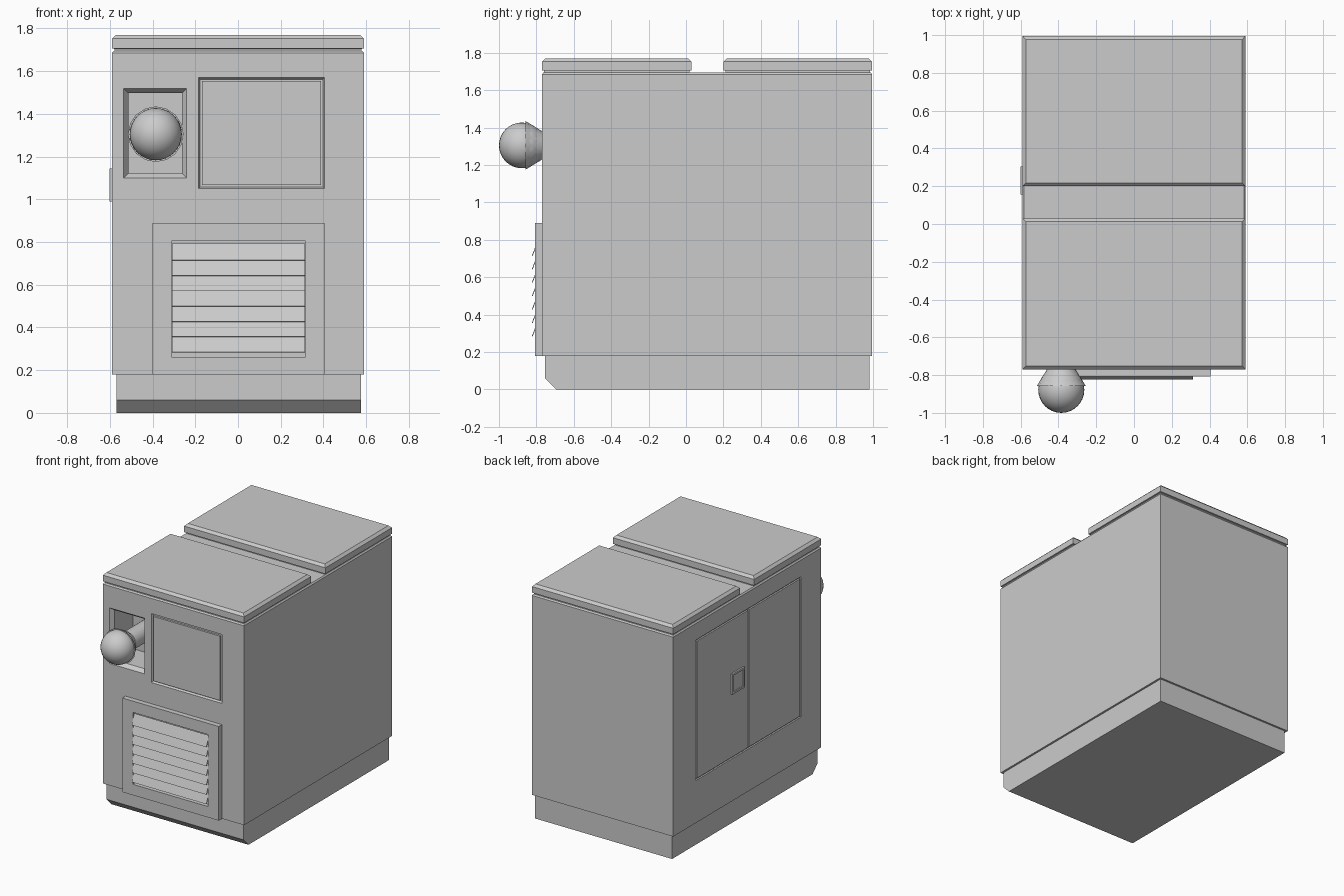
import bpy, bmesh
from math import radians
from mathutils import Matrix

if "Cube" in bpy.data.objects:
    bpy.data.objects.remove(bpy.data.objects["Cube"])


def finish(name, bm):
    bmesh.ops.recalc_face_normals(bm, faces=bm.faces[:])
    me = bpy.data.meshes.new(name)
    bm.to_mesh(me)
    bm.free()
    ob = bpy.data.objects.new(name, me)
    bpy.context.collection.objects.link(ob)
    return ob


def box(name, x0, x1, y0, y1, z0, z1):
    bm = bmesh.new()
    bmesh.ops.create_cube(bm, size=1)
    for v in bm.verts:
        v.co = ((x0 + x1) / 2 + v.co.x * (x1 - x0),
                (y0 + y1) / 2 + v.co.y * (y1 - y0),
                (z0 + z1) / 2 + v.co.z * (z1 - z0))
    return finish(name, bm)


def loft(name, rings):
    """Skin a list of equal-length point rings and cap both ends."""
    bm = bmesh.new()
    loops = [[bm.verts.new(p) for p in r] for r in rings]
    n = len(loops[0])
    for a, b in zip(loops, loops[1:]):
        for i in range(n):
            j = (i + 1) % n
            bm.faces.new((a[i], a[j], b[j], b[i]))
    bm.faces.new(loops[0])
    bm.faces.new(loops[-1])
    return finish(name, bm)


def rect_z(x0, x1, y0, y1, z, s=0):
    return [(x0 + s, y0 + s, z), (x1 - s, y0 + s, z), (x1 - s, y1 - s, z), (x0 + s, y1 - s, z)]


def rect_y(x0, x1, z0, z1, y, s=0):
    return [(x0 + s, y, z0 + s), (x1 - s, y, z0 + s), (x1 - s, y, z1 - s), (x0 + s, y, z1 - s)]


def cut(ob, cutter):
    cutter.hide_render = True
    m = ob.modifiers.new("cut", 'BOOLEAN')
    m.operation, m.solver, m.object = 'DIFFERENCE', 'EXACT', cutter
    bpy.context.view_layer.objects.active = ob
    bpy.ops.object.modifier_apply(modifier=m.name)
    bpy.data.objects.remove(cutter)


X, YF, YB = 0.59, -0.77, 0.995

# Plinth with a chamfered toe edge
toe = [(-0.755, 0.06), (-0.695, 0), (0.98, 0), (0.98, 0.19), (-0.755, 0.19)]
loft("plinth", [[(x, y, z) for y, z in toe] for x in (-0.57, 0.575)])

# Main cabinet with softened top rim
body = loft("cabinet", [rect_z(-X, X, YF, YB, 0.18), rect_z(-X, X, YF, YB, 1.685),
                        rect_z(-X, X, YF, YB, 1.695, 0.008)])

# Two lids, each above a narrow shadow gap
for name, y0, y1 in (("front_lid", YF, 0.03), ("rear_lid", 0.20, YB)):
    loft(name, [rect_z(-X, X, y0, y1, 1.69, 0.012), rect_z(-X, X, y0, y1, 1.705, 0.012),
                rect_z(-X, X, y0, y1, 1.706), rect_z(-X, X, y0, y1, 1.752),
                rect_z(-X, X, y0, y1, 1.77, 0.018)])

# Recess for the lever, with a bevelled mouth
r = (-0.535, -0.24, 1.10, 1.52)
cut(body, loft("lever_cutter", [rect_y(*r, -0.80), rect_y(*r, YF), rect_y(*r, YF + 0.03, 0.022),
                                rect_y(*r, YF + 0.25, 0.022)]))

# Front display panel sitting in a bevelled groove
cut(body, loft("display_cutter", [rect_y(-0.185, 0.405, 1.05, 1.57, -0.80),
                                  rect_y(-0.185, 0.405, 1.05, 1.57, YF),
                                  rect_y(-0.185, 0.405, 1.05, 1.57, YF + 0.015, 0.008)]))
box("display_panel", -0.168, 0.388, YF, YF + 0.03, 1.067, 1.553)

# Side double doors set in a shallow groove
cut(body, box("door_cutter", -0.65, -X + 0.012, -0.53, 0.725, 0.50, 1.56))
for name, y0, y1 in (("front_door", -0.518, 0.093), ("rear_door", 0.105, 0.713)):
    box(name, -X, -X + 0.03, y0, y1, 0.512, 1.548)

# Door latch: raised frame with a sunken plate
latch = box("door_latch", -0.602, -X + 0.02, 0.155, 0.305, 0.99, 1.145)
cut(latch, box("latch_cutter", -0.65, -0.594, 0.17, 0.29, 1.005, 1.13))

# Vent housing with tilted slats
vent = box("vent_housing", -0.40, 0.405, -0.808, YF + 0.01, 0.18, 0.89)
cut(vent, box("vent_cutter", -0.312, 0.315, -0.85, -0.78, 0.262, 0.805))
for i in range(7):
    z = 0.285 + i * 0.0717
    prof = [(-0.824, z), (-0.794, z + 0.078), (-0.790, z + 0.076), (-0.820, z - 0.002)]
    loft(f"vent_slat_{i + 1}", [[(x, y, zz) for y, zz in prof] for x in (-0.31, 0.313)])


# Lever: stem, flared cup and ball knob, all along y
def cone(name, y0, r0, y1, r1, sides):
    bm = bmesh.new()
    bmesh.ops.create_cone(bm, cap_ends=True, segments=sides, radius1=r1, radius2=r0, depth=y1 - y0,
                          matrix=Matrix.Translation((-0.385, (y0 + y1) / 2, 1.305))
                          @ Matrix.Rotation(radians(90), 4, 'X'))
    return finish(name, bm)


stem = cone("lever_stem", -0.78, 0.07, -0.51, 0.07, 24)
cup = cone("lever_cup", -0.858, 0.13, -0.765, 0.073, 16)
bm = bmesh.new()
bmesh.ops.create_uvsphere(bm, u_segments=32, v_segments=16, radius=0.122,
                          matrix=Matrix.Translation((-0.385, -0.878, 1.305)))
ball = finish("lever_ball", bm)
for ob in (stem, cup, ball):
    bpy.ops.object.select_all(action='DESELECT')
    ob.select_set(True)
    bpy.context.view_layer.objects.active = ob
    bpy.ops.object.shade_smooth_by_angle(angle=radians(35))
